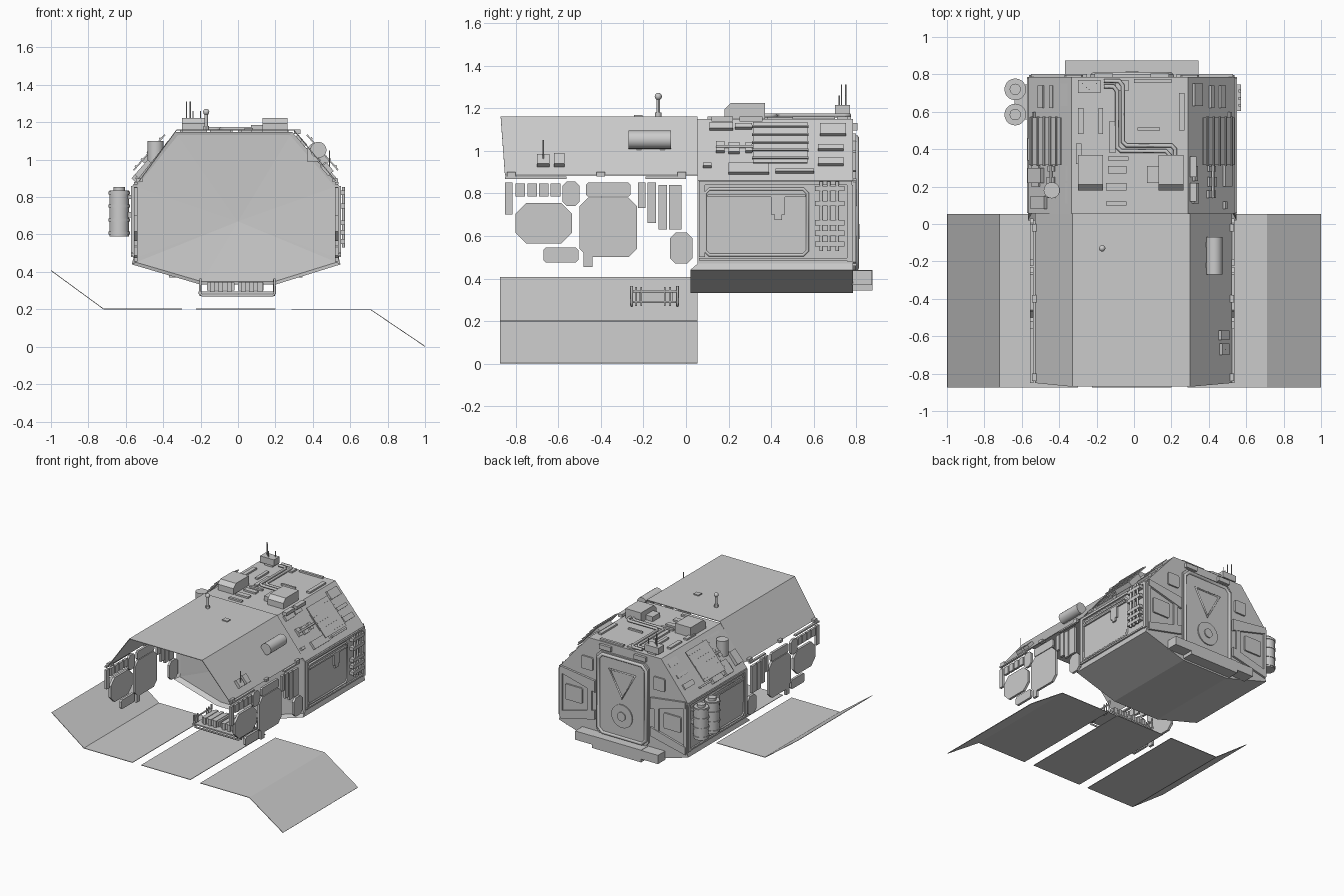
import bpy, bmesh, math
from mathutils import Vector

if "Cube" in bpy.data.objects:
    bpy.data.objects.remove(bpy.data.objects["Cube"])


def mesh(name, verts, faces):
    me = bpy.data.meshes.new(name)
    bm = bmesh.new()
    vs = [bm.verts.new(v) for v in verts]
    for f in faces:
        bm.faces.new([vs[i] for i in f])
    bmesh.ops.recalc_face_normals(bm, faces=bm.faces)
    bm.to_mesh(me)
    bm.free()
    ob = bpy.data.objects.new(name, me)
    bpy.context.collection.objects.link(ob)
    return ob


def prism(name, pts, frame, d0, d1):
    n = len(pts)
    verts = [frame(u, v, d) for d in (d0, d1) for u, v in pts]
    faces = [range(n), range(n, 2 * n)] + [(i, (i + 1) % n, n + (i + 1) % n, n + i) for i in range(n)]
    return mesh(name, verts, faces)


def rect(u0, u1, v0, v1, c=0):
    if not c:
        return [(u0, v0), (u1, v0), (u1, v1), (u0, v1)]
    return [(u0 + c, v0), (u1 - c, v0), (u1, v0 + c), (u1, v1 - c),
            (u1 - c, v1), (u0 + c, v1), (u0, v1 - c), (u0, v0 + c)]


def box(name, x0, x1, y0, y1, z0, z1, c=0):
    return prism(name, rect(x0, x1, y0, y1, c), lambda u, v, d: (u, v, d), z0, z1)


def tube(name, pts, r, cyclic=False):
    cu = bpy.data.curves.new(name, 'CURVE')
    cu.dimensions = '3D'
    cu.bevel_depth, cu.bevel_resolution, cu.use_fill_caps = r, 1, True
    sp = cu.splines.new('POLY')
    sp.points.add(len(pts) - 1)
    for p, q in zip(sp.points, pts):
        p.co = (*q, 1)
    sp.use_cyclic_u = cyclic
    ob = bpy.data.objects.new(name, cu)
    bpy.context.collection.objects.link(ob)
    bpy.ops.object.select_all(action='DESELECT')
    ob.select_set(True)
    bpy.context.view_layer.objects.active = ob
    bpy.ops.object.convert(target='MESH')
    return ob


def cyl(name, a, b, r, n=20):
    a, b = Vector(a), Vector(b)
    bpy.ops.mesh.primitive_cylinder_add(vertices=n, radius=r, depth=(b - a).length, location=(a + b) / 2)
    ob = bpy.context.object
    ob.name = name
    ob.rotation_euler = (b - a).to_track_quat('Z', 'Y').to_euler()
    bpy.ops.object.shade_smooth_by_angle()


# Surface frames: (along, world height, distance outward) to world position
def side(s):
    x = .54 if s > 0 else -.56
    return lambda u, v, d: (x + s * d, u, v)


def slope(s):
    x = .542 if s > 0 else -.565
    return lambda u, v, d: (x - s * (v - .86) * .88 + s * d * .75, u, v + d * .66)


roof = lambda u, v, d: (u, v, 1.148 + d)
back = lambda u, v, d: (u, .785 + d, v)

# Rear hull: faceted section with recessed bulkhead on the open side
sec = [(-.2, .332), (.2, .332), (.548, .44), (.54, .47), (.54, .86), (.29, 1.148),
       (-.335, 1.148), (-.565, .86), (-.56, .47), (-.568, .44)]
n = len(sec)
verts = [(x, .02 if z < .46 else .055, z) for x, z in sec]
verts += [(x, .785, z) for x, z in sec]
verts += [(x * .96, .06, .72 + (z - .72) * .96) for x, z in sec] + [(0, .085, .67)]
faces = [range(n, 2 * n)]
for i in range(n):
    j = (i + 1) % n
    faces += [(i, j, n + j, n + i), (i, j, 2 * n + j, 2 * n + i), (2 * n + i, 2 * n + j, 3 * n)]
mesh("rear_hull", verts, faces)

# Opened front roof shell
rs = [(-.53, .887), (-.33, 1.16), (.30, 1.16), (.525, .887)]
ob = mesh("front_roof_shell", [(x, -.87 if z > 1 else -.85, z) for x, z in rs] + [(x, .055, z) for x, z in rs],
          [(i, i + 1, i + 5, i + 4) for i in range(3)])
m = ob.modifiers.new("thin", 'SOLIDIFY')
m.thickness = .005

# Spread floor panels
for nm, line in (("left_floor", [(-1, .405), (-.72, .2), (-.3, .2)]), ("centre_floor", [(-.225, .2), (.2, .2)]),
                 ("right_floor", [(.285, .2), (.71, .2), (1, .004)])):
    k = len(line)
    ob = mesh(nm, [(x, y, z) for y in (-.873, .053) for x, z in line],
              [(i, i + 1, k + i + 1, k + i) for i in range(k - 1)])
    m = ob.modifiers.new("thin", 'SOLIDIFY')
    m.thickness = .004

# Detached front wall panels and all repeated side fittings
wall = [(-.80, -.535, .565, .755, .05), (-.50, -.23, .5, .78, .04), (-.58, -.50, .74, .855, .02),
        (-.47, -.26, .785, .85, .01), (-.225, -.19, .73, .85, 0), (-.075, .03, .47, .615, .025),
        (-.67, -.505, .475, .545, .012), (-.48, -.44, .455, .563, 0), (-.85, -.815, .7, .85, 0),
        (-.18, -.14, .66, .85, 0), (-.13, -.09, .63, .84, 0), (-.08, -.02, .63, .84, 0),
        (-.85, -.56, .868, .88, 0), (-.19, 0, .868, .88, 0)]
wall += [(-.8 + i * .055, -.755 + i * .055, .785, .845, 0) for i in range(4)]
for s in (-1, 1):
    tag = "right" if s > 0 else "left"
    S, L = side(s), slope(s)
    for u0, u1, v0, v1, c in wall:
        prism(tag + "_wall_panel", rect(u0, u1, v0, v1, c), S, -.022, -.004)
    # Framed side of the rear hull
    tube(tag + "_side_frame", [S(u, v, .002) for u, v in rect(.09, .57, .51, .82, .02)], .008, True)
    for u0, u1, v0, v1 in [(.06, .78, .84, .858), (.06, .78, .485, .497), (.40, .465, .70, .785),
                           (.415, .45, .675, .70), (.06, .09, .5, .84), (.755, .785, .48, .84), (.1, .56, .782, .795)]:
        prism(tag + "_side_trim", rect(u0, u1, v0, v1), S, -.005, .012)
    # Sloped shoulder fittings
    for u0, u1, v0, v1 in [(.11, .22, 1.095, 1.125), (.23, .31, 1.1, 1.12), (.2, .39, .89, .935),
                           (.08, .12, .92, .935), (.42, .6, .895, .905), (.63, .75, 1.07, 1.12),
                           (.62, .74, .93, .96), (.62, .74, 1.0, 1.02), (.14, .18, .99, 1.035),
                           (.2, .25, .985, 1.03), (.28, .31, .99, 1.03)]:
        prism(tag + "_shoulder_box", rect(u0, u1, v0, v1), L, -.005, .016)
    tube(tag + "_shoulder_pipe", [L(.14, 1.01, .015), L(.34, 1.01, .015)], .008)
    prism(tag + "_array_mount", rect(.36, .52, .96, 1.06), L, 0, .05)
    prism(tag + "_array_panel", rect(.315, .57, .91, 1.10), L, .046, .054)
    for i in range(5):
        prism(tag + "_array_rib", rect(.31, .575, .925 + i * .037, .932 + i * .037), L, .05, .061)

# Right side ladder rack
S = side(1)
for u in (.635, .67, .71):
    tube("rack_pipe", [S(u, .53, .024), S(u, .855, .024)], .009)
for v in (.55, .6, .65, .74, .81):
    prism("rack_clamp", rect(.605, .745, v, v + .025), S, 0, .032)

# Left side fuel barrels with bands and caps
for y in (.585, .72):
    cyl("barrel", (-.635, y, .59), (-.635, y, .835), .053)
    for z in (.6, .67, .745, .815):
        cyl("barrel_band", (-.635, y, z), (-.635, y, z + .015), .058)
    cyl("barrel_cap", (-.635, y, .835), (-.635, y, .855), .03)
box("barrel_bracket", -.64, -.555, .56, .745, .69, .72)
box("barrel_bracket", -.64, -.555, .56, .745, .79, .81)

# Roof housings with bevelled tops
for x0, x1 in ((-.3, -.165), (.13, .265)):
    prism("roof_housing", [(.18, 0), (.37, 0), (.37, .075), (.21, .075), (.18, .045)],
          lambda u, v, d: (d, u, 1.148 + v), x0, x1)
box("roof_housing_step", .07, .14, .22, .31, 1.145, 1.185)
box("antenna_box", -.3, -.18, .7, .77, 1.165, 1.215)
box("antenna_base", -.27, -.2, .71, .76, 1.14, 1.17)
for x, y, z in ((-.275, .75, 1.31), (-.255, .73, 1.31), (-.24, .72, 1.26), (-.2, .75, 1.26)):
    cyl("antenna_whip", (x, y, 1.21), (x, y, z), .003, 8)

# Roof piping, seams and hatches
for o in (0, .03):
    tube("roof_pipe", [(-.16, .765 - o, 1.165), (-.08 - o, .765 - o, 1.165), (-.06 - o, .74 - o, 1.165),
                       (-.06 - o, .44 - o, 1.165), (-.04 - o, .42 - o, 1.165), (.2 - o, .42 - o, 1.165),
                       (.22 - o, .4 - o, 1.165), (.22 - o, .36, 1.165)], .011)
for u0, u1, v0, v1 in [(-.31, -.28, .32, .43), (-.3, -.27, .48, .62), (-.19, -.165, .48, .62), (-.14, -.04, .27, .31),
                       (-.14, -.03, .34, .36), (-.15, -.04, .18, .22), (-.13, -.1, .38, .55),
                       (.3, .335, .12, .22), (.3, .335, .25, .36), (-.1, -.03, .71, .77), (.0, .2, .755, .775),
                       (.02, .14, .5, .515), (-.15, -.04, .1, .12), (.24, .27, .5, .7)]:
    prism("roof_plate", rect(u0, u1, v0, v1), roof, -.012, .013)
cyl("shoulder_canister", (-.44, .18, .98), (-.44, .18, 1.1), .043)
for y0, y1, v in ((.22, .3, .9), (.34, .46, .9), (.08, .15, .92)):
    prism("left_locker", rect(y0, y1, v - .02, v + .06), slope(-1), 0, .03)

# Front roof fittings
cyl("roof_tank", (.43, -.27, 1.052), (.43, -.07, 1.052), .043)
for y in (-.22, -.11):
    box("tank_cradle", .37, .43, y - .012, y + .012, .99, 1.06)
cyl("mast", (-.17, -.13, 1.155), (-.17, -.13, 1.25), .009, 12)
cyl("mast_base", (-.17, -.13, 1.155), (-.17, -.13, 1.18), .015, 12)
bpy.ops.mesh.primitive_uv_sphere_add(segments=14, ring_count=8, radius=.017, location=(-.17, -.13, 1.255))
bpy.context.object.name = "mast_ball"
bpy.ops.object.shade_smooth()
box("roof_sensor", .035, .08, -.245, -.205, 1.155, 1.168)
for u0, u1, v0, v1 in ((-.62, -.57, .92, .97), (-.7, -.64, .92, .965)):
    prism("shell_box", rect(u0, u1, v0, v1), slope(1), -.01, .03)
cyl("shell_whip", (.49, -.67, .93), (.49, -.67, 1.05), .003, 8)
for y in (-.82, -.4, -.02):
    box("shell_hinge", .505, .535, y - .02, y + .02, .88, .9)
    box("shell_hinge", -.545, -.51, y - .02, y + .02, .88, .9)

# Rear door with frame, triangular window and round hatch
prism("rear_door", rect(-.235, .215, .43, 1.08, .035), back, 0, .014)
tube("door_frame", [back(u, v, .014) for u, v in rect(-.215, .195, .45, 1.06, .035)], .014, True)
tube("door_triangle", [back(u, v, .014) for u, v in ((-.12, .96), (.1, .96), (-.01, .76))], .011, True)
cyl("door_hatch", back(-.01, .62, .01), back(-.01, .62, .022), .09, 24)
cyl("door_hatch_hub", back(-.01, .62, .02), back(-.01, .62, .03), .035, 16)

# Rear braces beside the door, mirrored about the hull centre
for s in (-1, 1):
    B = lambda u, v, d: back(-.012 + s * u, v, d)
    prism("rear_brace", [(.24, .74), (.54, .82), (.54, .87), (.24, .83)], B, 0, .016)
    prism("rear_brace", [(.24, .6), (.54, .52), (.54, .46), (.24, .53)], B, 0, .016)
    for u0, u1, v0, v1 in ((.27, .31, .56, .8), (.35, .5, .62, .74), (.26, .36, .9, 1.0), (.525, .55, .47, .86)):
        prism("rear_panel", rect(u0, u1, v0, v1, .008), B, 0, .012)
    prism("rear_lamp", rect(.1, .2, 1.095, 1.13), B, 0, .02)

# Rear bumper step
box("bumper", -.225, .2, .77, .875, .345, .44)
for s, x0, x1 in ((-1, -.37, -.225), (1, .2, .345)):
    prism("bumper_wing", [(x0, .78), (x1, .78), (x1, .874), (x0, .874)], lambda u, v, d: (u, v, d), .37, .438)

# Detached equipment rack under the cabin
for y in (-.255, -.04):
    tube("rack_hoop", [(-.2, y, .365), (-.205, y, .285), (-.19, y, .273), (.185, y, .273), (.197, y, .285),
                       (.195, y, .365)], .007)
for x in (-.2, .193):
    tube("rack_rail", [(x, -.26, .34), (x, -.035, .34)], .006)
    tube("rack_rail", [(x, -.26, .29), (x, -.035, .29)], .006)
    for y in (-.235, -.21, -.1, -.075):
        tube("rack_post", [(x, y, .27), (x, y, .36)], .005)
for x0, x1 in ((-.165, -.02), (0, .135)):
    box("rack_unit", x0, x1, -.21, -.07, .3, .342)
    for i in range(3):
        box("rack_unit_fin", x0 + .015 + i * .045, x0 + .04 + i * .045, -.22, -.06, .293, .346)
box("rack_tray", -.2, .193, -.25, -.045, .285, .295)
